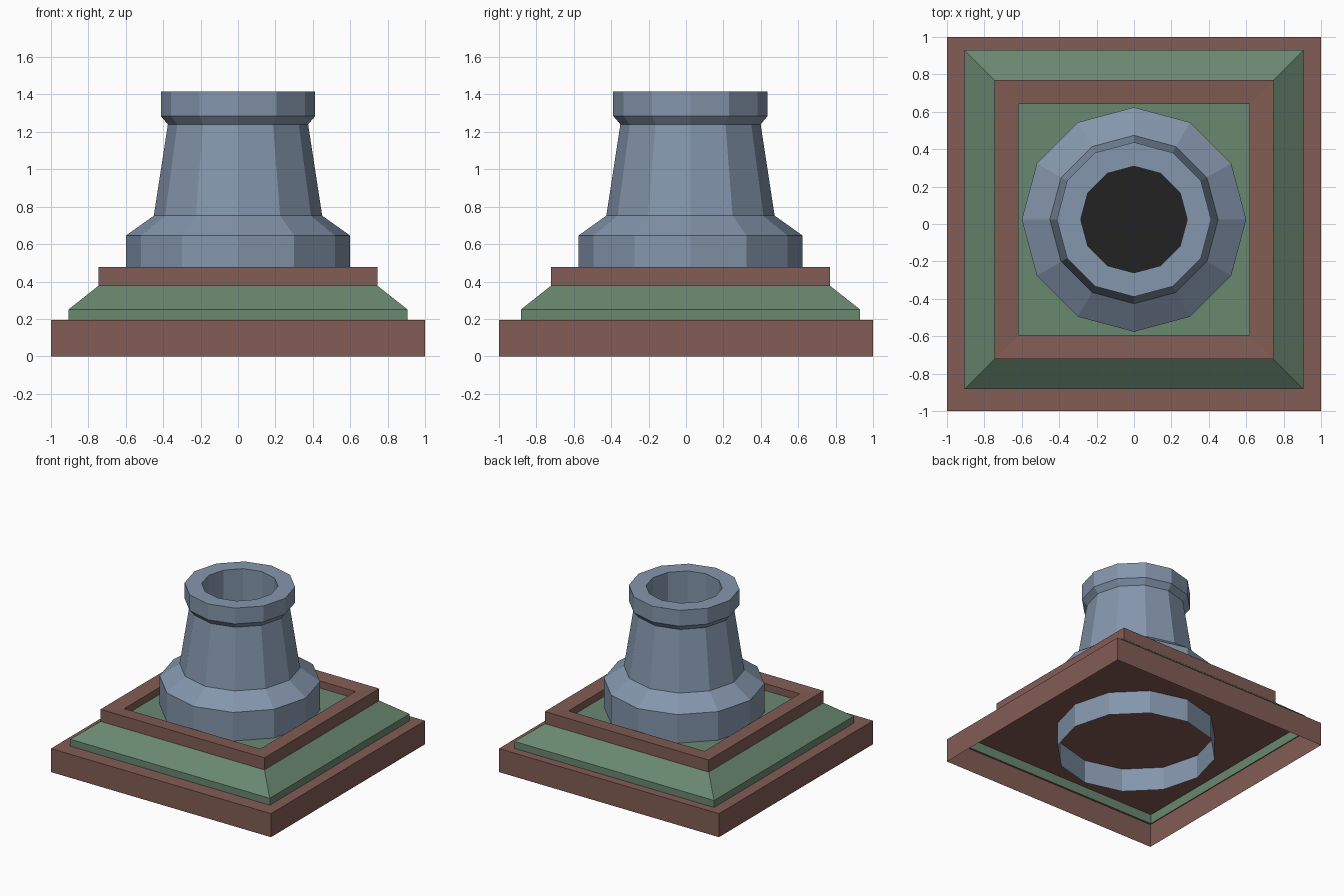
import bpy, bmesh, math

if "Cube" in bpy.data.objects:
    bpy.data.objects.remove(bpy.data.objects["Cube"])


def material(name, rgb):
    m = bpy.data.materials.new(name)
    m.diffuse_color = (*rgb, 1)
    m.use_nodes = True
    m.node_tree.nodes["Principled BSDF"].inputs["Base Color"].default_value = m.diffuse_color
    return m


BROWN = material("brown", (0.223, 0.107, 0.089))
GREEN = material("green", (0.144, 0.246, 0.162))
BLUE = material("blue_grey", (0.231, 0.305, 0.413))
BLACK = material("black", (0.016, 0.016, 0.016))
OFFSET = 0.024  # everything above the base sits slightly back


def loft(name, mat, sides, rings, y=OFFSET, cap=False):
    """Stack flat-sided rings given as (radius, z); squares use half-width."""
    bm = bmesh.new()
    square = sides == 4
    turn = math.pi / 4 if square else 0
    scale = math.sqrt(2) if square else 1
    loops = []
    for r, z in rings:
        loops.append([bm.verts.new((r * scale * math.cos(turn + math.tau * i / sides),
                                    r * scale * math.sin(turn + math.tau * i / sides) + y, z))
                      for i in range(sides)])
    for a, b in zip(loops, loops[1:]):
        for i in range(sides):
            j = (i + 1) % sides
            bm.faces.new((a[i], a[j], b[j], b[i]))
    if cap:
        bm.faces.new(loops[-1])
    mesh = bpy.data.meshes.new(name)
    bm.to_mesh(mesh)
    bm.free()
    mesh.materials.append(mat)
    obj = bpy.data.objects.new(name, mesh)
    bpy.context.collection.objects.link(obj)
    return obj


# Stepped square plinth, hollow underneath
loft("base_slab", BROWN, 4, [(1, 0), (1, 0.193)], y=0, cap=True)
loft("sloped_step", GREEN, 4, [(0.907, 0.115), (0.907, 0.25), (0.745, 0.378)])
loft("top_frame", BROWN, 4, [(0.745, 0.378), (0.745, 0.477), (0.618, 0.468), (0.618, 0.41)])
loft("frame_floor", GREEN, 4, [(0.618, 0.41)], cap=True)

# Twelve-sided chimney with a flared foot, a lip and an open flue
loft("chimney", BLUE, 12, [(0.6, 0), (0.6, 0.645), (0.45, 0.752), (0.375, 1.24),
                           (0.413, 1.285), (0.413, 1.415), (0.285, 1.415), (0.285, 0.95)])
loft("flue_bottom", BLACK, 12, [(0.285, 0.95)], cap=True)
